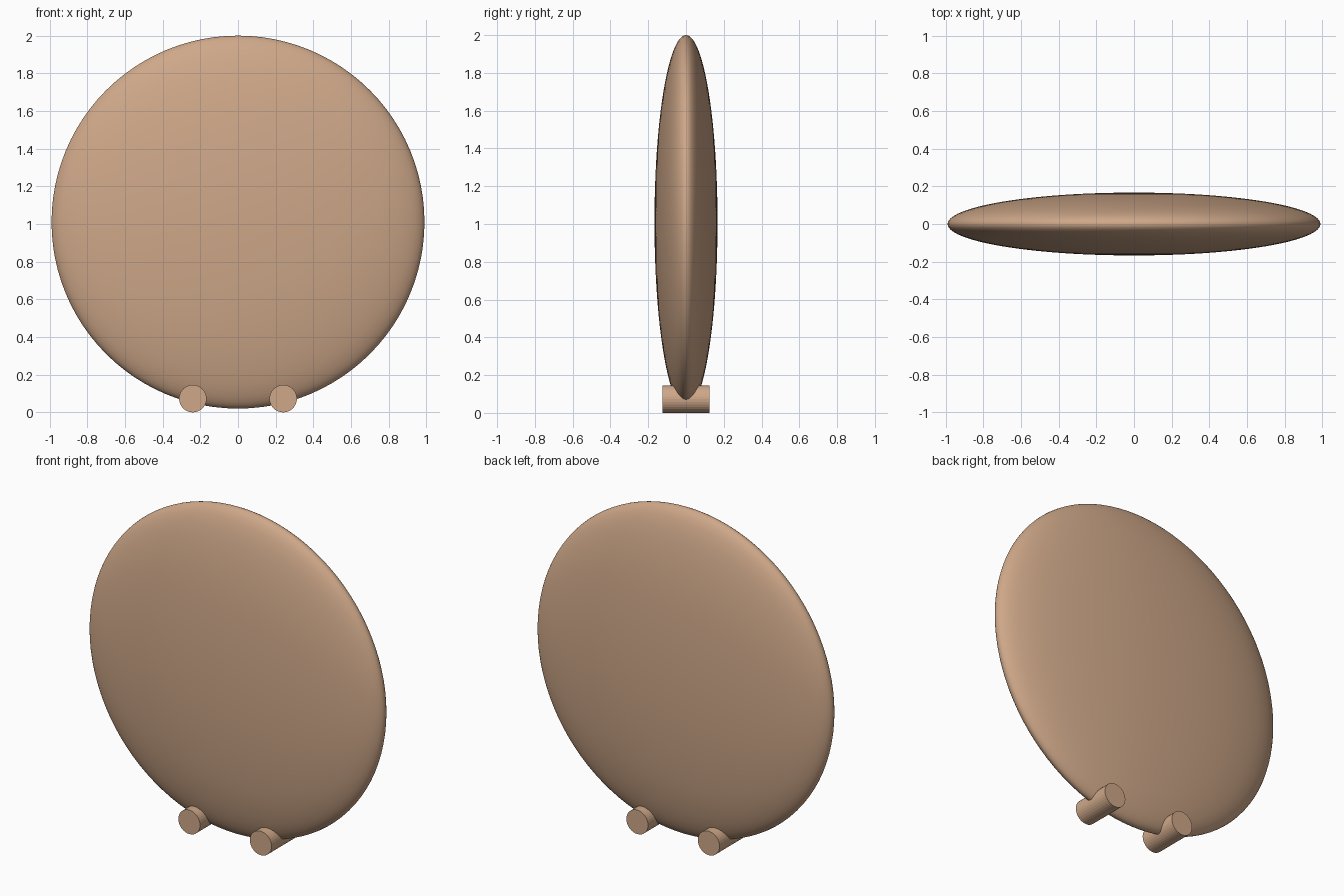
import bpy
import math

if "Cube" in bpy.data.objects:
    bpy.data.objects.remove(bpy.data.objects["Cube"])

skin = bpy.data.materials.new("tan")
skin.diffuse_color = (0.62, 0.39, 0.25, 1)
skin.use_nodes = True
skin.node_tree.nodes["Principled BSDF"].inputs["Base Color"].default_value = skin.diffuse_color


def finish(obj, name, angle):
    obj.name = name
    obj.data.materials.append(skin)
    bpy.ops.object.transform_apply(location=False, rotation=True, scale=True)
    bpy.ops.object.shade_smooth_by_angle(angle=math.radians(angle))


# Lens-shaped disc body, poles facing front and back
bpy.ops.mesh.primitive_uv_sphere_add(segments=96, ring_count=48, radius=1,
                                     location=(0, 0, 1.01),
                                     rotation=(math.pi / 2, 0, 0))
body = bpy.context.object
body.scale = (0.99, 0.99, 0.167)
finish(body, "disc_body", 60)

# Two round feet running front to back under the rim
for side, x in (("left", -0.24), ("right", 0.24)):
    bpy.ops.mesh.primitive_cylinder_add(vertices=32, radius=0.073, depth=0.25,
                                        location=(x, 0, 0.073),
                                        rotation=(math.pi / 2, 0, 0))
    finish(bpy.context.object, side + "_foot", 5)
